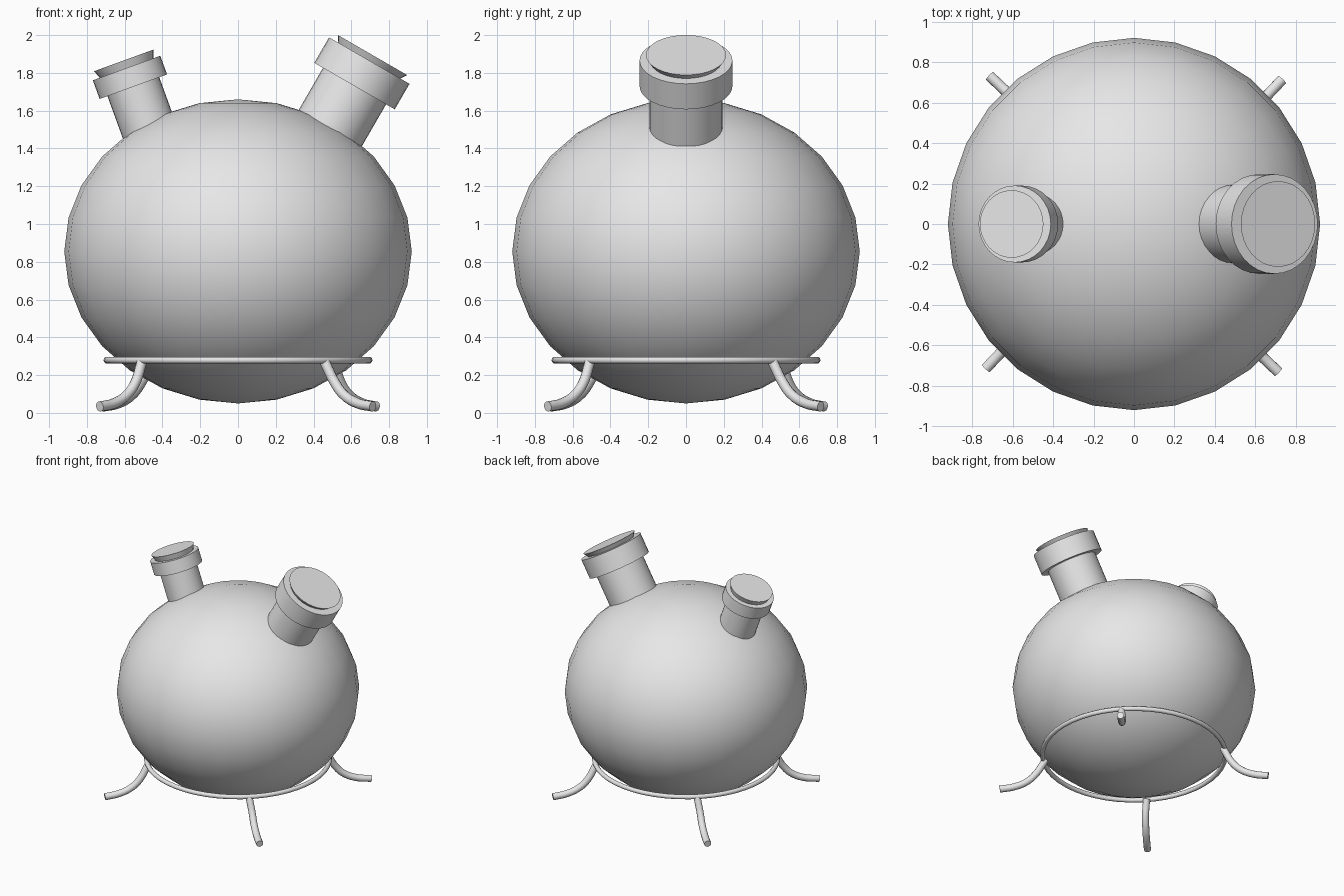
import bpy, bmesh, math
from mathutils import Matrix

if "Cube" in bpy.data.objects:
    bpy.data.objects.remove(bpy.data.objects["Cube"])

grey = bpy.data.materials.new("plain grey")
grey.diffuse_color = (0.8, 0.8, 0.8, 1)
grey.use_nodes = True
grey.node_tree.nodes["Principled BSDF"].inputs["Base Color"].default_value = grey.diffuse_color


def finish(obj):
    """Apply the material and smooth shading with sharp edges kept."""
    obj.data.materials.clear()
    obj.data.materials.append(grey)
    bpy.ops.object.select_all(action='DESELECT')
    obj.select_set(True)
    bpy.context.view_layer.objects.active = obj
    bpy.ops.object.shade_smooth_by_angle(angle=math.radians(35))
    return obj


def lathe(name, profile, matrix, sides=32):
    """Revolve (radius, height) points that start and end on the axis."""
    bm = bmesh.new()
    verts = [bm.verts.new((r, 0, h)) for r, h in profile]
    edges = [bm.edges.new(pair) for pair in zip(verts, verts[1:])]
    bmesh.ops.spin(bm, geom=verts + edges, cent=(0, 0, 0), axis=(0, 0, 1),
                   angle=math.tau, steps=sides, use_merge=True)
    bmesh.ops.remove_doubles(bm, verts=bm.verts, dist=1e-5)
    bmesh.ops.recalc_face_normals(bm, faces=bm.faces)
    mesh = bpy.data.meshes.new(name)
    bm.to_mesh(mesh)
    bm.free()
    obj = bpy.data.objects.new(name, mesh)
    obj.matrix_world = matrix
    bpy.context.collection.objects.link(obj)
    return finish(obj)


# Flattened round vessel
bpy.ops.mesh.primitive_uv_sphere_add(segments=28, ring_count=14, radius=1,
                                     location=(0, 0, 0.855))
vessel = bpy.context.object
vessel.name = "vessel"
vessel.scale = (0.92, 0.92, 0.805)
finish(vessel)


# Tilted necks with a wide collar and a tapered stopper
def spout(side, x, z, tilt, neck_r, depth, collar_r, collar_h, plug_r, cork_r, cork_h):
    place = Matrix.Translation((x, 0, z)) @ Matrix.Rotation(math.radians(tilt), 4, 'Y')
    lathe(side + "_neck", [(0, -depth), (neck_r, -depth), (neck_r, 0), (collar_r, 0),
                           (collar_r, collar_h), (0, collar_h)], place)
    lathe(side + "_stopper", [(0, collar_h - 0.03), (plug_r, collar_h - 0.03),
                              (cork_r, cork_h), (0, cork_h)], place)


spout("right", 0.617, 1.73, 30, 0.193, 0.38, 0.246, 0.156, 0.17, 0.212, 0.19)
spout("left", -0.554, 1.727, -20, 0.146, 0.31, 0.19, 0.105, 0.14, 0.167, 0.148)

# Stand ring
bpy.ops.mesh.primitive_torus_add(major_radius=0.694, minor_radius=0.018,
                                 major_segments=48, minor_segments=12,
                                 location=(0, 0, 0.279))
ring = bpy.context.object
ring.name = "stand_ring"
finish(ring)

# Four curved legs: (outward, sideways, height) along the path
path = [(0.68, -0.037, 0.28), (0.698, -0.032, 0.245), (0.744, -0.022, 0.164),
        (0.812, -0.019, 0.095), (0.911, -0.016, 0.051), (1.022, -0.013, 0.034)]
for i in range(4):
    curve = bpy.data.curves.new("leg_path", 'CURVE')
    curve.dimensions = '3D'
    curve.bevel_depth = 0.027
    curve.bevel_resolution = 4
    curve.resolution_u = 5
    curve.use_fill_caps = True
    spline = curve.splines.new('BEZIER')
    spline.bezier_points.add(len(path) - 1)
    for point, co in zip(spline.bezier_points, path):
        point.co = co
        point.handle_left_type = point.handle_right_type = 'AUTO'
    leg = bpy.data.objects.new(f"leg_{i + 1}", curve)
    leg.rotation_euler.z = math.radians(45 + 90 * i)
    bpy.context.collection.objects.link(leg)
    bpy.ops.object.select_all(action='DESELECT')
    leg.select_set(True)
    bpy.context.view_layer.objects.active = leg
    bpy.ops.object.convert(target='MESH')
    finish(bpy.context.object)
